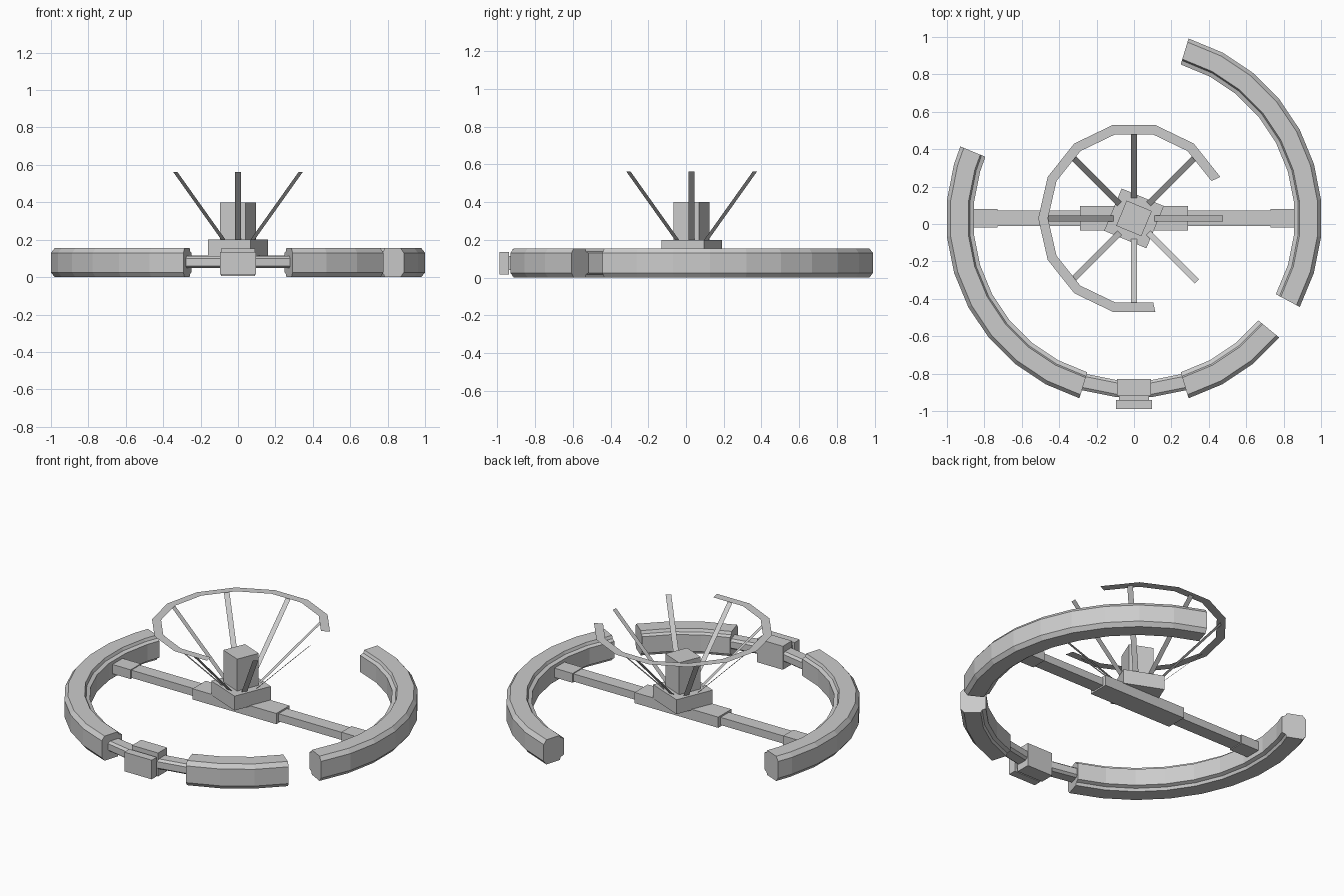
import bpy, bmesh
from math import cos, sin, radians, pi

if "Cube" in bpy.data.objects:
    bpy.data.objects.remove(bpy.data.objects["Cube"])

CY = 0.03            # hub centre in y
STEP = 360 / 32      # outer ring has 32 facets


def make(name, verts, faces):
    me = bpy.data.meshes.new(name)
    me.from_pydata(verts, [], faces)
    bm = bmesh.new()
    bm.from_mesh(me)
    bmesh.ops.recalc_face_normals(bm, faces=bm.faces)
    bm.to_mesh(me)
    bm.free()
    ob = bpy.data.objects.new(name, me)
    bpy.context.collection.objects.link(ob)
    return ob


def polar(r, deg, z):
    a = radians(deg)
    return (r * cos(a), CY + r * sin(a), z)


def sweep(name, profile, angles):
    """Closed (radius, z) profile swept around the hub, capped at both ends."""
    n, m = len(profile), len(angles)
    verts = [polar(r, a, z) for a in angles for r, z in profile]
    faces = [(i * n + j, i * n + (j + 1) % n, (i + 1) * n + (j + 1) % n, (i + 1) * n + j)
             for i in range(m - 1) for j in range(n)]
    faces += [tuple(range(n)), tuple(range((m - 1) * n, m * n))]
    return make(name, verts, faces)


def box(name, x0, x1, y0, y1, z0, z1):
    v = [(x, y, z) for x in (x0, x1) for y in (y0, y1) for z in (z0, z1)]
    f = [(0, 1, 3, 2), (4, 6, 7, 5), (0, 4, 5, 1), (2, 3, 7, 6), (0, 2, 6, 4), (1, 5, 7, 3)]
    return make(name, v, f)


def square_block(name, r, z0, z1):
    """Square block turned by 22.5 degrees."""
    v = [polar(r, 22.5 + 90 * k, z) for z in (z0, z1) for k in range(4)]
    f = [(0, 1, 2, 3), (4, 5, 6, 7)] + [(k, (k + 1) % 4, 4 + (k + 1) % 4, 4 + k) for k in range(4)]
    return make(name, v, f)


def edge(k):
    return (k + 0.5) * STEP


# broken outer ring: chamfered hull with a stepped inner wall
hull = [(1.005, 0.025), (1.005, 0.13), (0.985, 0.155), (0.89, 0.155), (0.882, 0.138), (0.86, 0.13),
        (0.86, 0.025), (0.882, 0.017), (0.89, 0.0), (0.985, 0.0)]
sweep("ring_arc_right", hull, [edge(k) for k in range(-3, 7)])
sweep("ring_arc_left", hull, [157.5] + [edge(k) for k in range(14, 23)])
sweep("ring_arc_front", hull, [edge(k) for k in range(25, 29)])

# exposed narrow passage at the front of the ring
core = [(0.96, 0.06), (0.96, 0.1), (0.945, 0.112), (0.885, 0.112),
        (0.87, 0.1), (0.87, 0.06), (0.885, 0.048), (0.945, 0.048)]
sweep("front_passage", core, [edge(k) for k in range(22, 26)])

# docking block
box("dock_inner", -0.09, 0.09, -0.92, -0.83, 0.005, 0.152)
box("dock_neck", -0.08, 0.08, -0.95, -0.91, 0.04, 0.115)
box("dock_outer", -0.095, 0.095, -0.99, -0.94, 0.015, 0.135)

# cross beam
box("beam_centre", -0.29, 0.29, CY - 0.065, CY + 0.065, 0.048, 0.115)
for s, side in ((1, "right"), (-1, "left")):
    xs = sorted((s * 0.28, s * 0.74))
    box("beam_arm_" + side, *xs, CY - 0.042, CY + 0.042, 0.057, 0.105)
    xs = sorted((s * 0.73, s * 0.88))
    box("beam_end_" + side, *xs, CY - 0.05, CY + 0.05, 0.052, 0.11)

# hub and tower
square_block("hub_base", 0.173, 0.11, 0.2)
square_block("hub_tower", 0.103, 0.19, 0.4)

# thin flat spokes rising to the upper ring
v, f = [], []
for k in range(8):
    a = k * pi / 4
    for r, z, w in ((0.11, 0.2, -1), (0.11, 0.2, 1), (0.475, 0.563, 1), (0.475, 0.563, -1)):
        t = 0.016 * w
        v.append((r * cos(a) - t * sin(a), CY + r * sin(a) + t * cos(a), z))
    f.append(tuple(range(4 * k, 4 * k + 4)))
make("dish_spokes", v, f)

# thin flat broken upper ring
v = [polar(r, k * 360 / 14, 0.564) for k in range(1, 12) for r in (0.46, 0.512)]
make("dish_rim", v, [(2 * i, 2 * i + 1, 2 * i + 3, 2 * i + 2) for i in range(10)])
